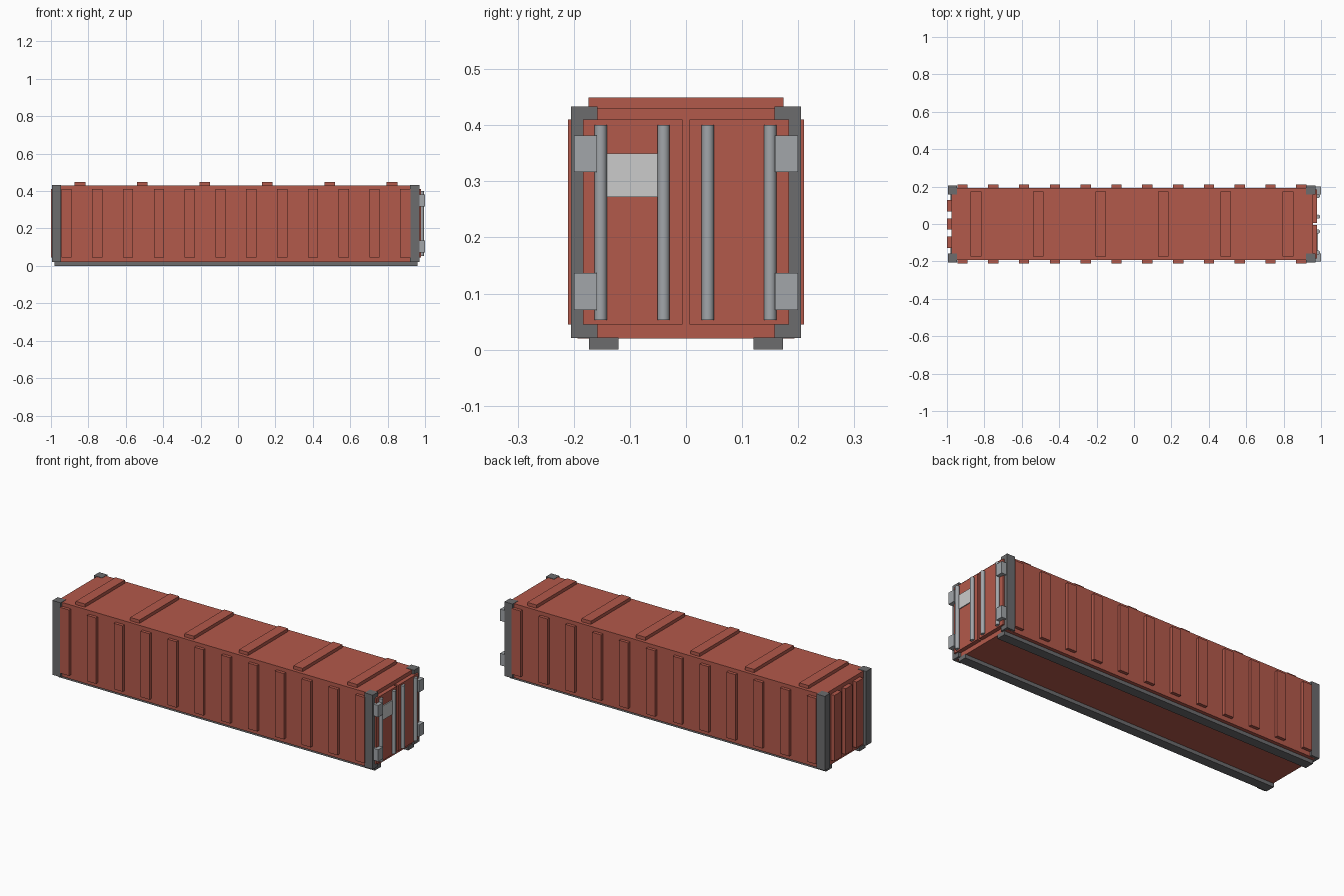
import bpy
import math

if "Cube" in bpy.data.objects:
    bpy.data.objects.remove(bpy.data.objects["Cube"])


def material(name, rgb):
    m = bpy.data.materials.new(name)
    m.diffuse_color = (*rgb, 1)
    m.use_nodes = True
    m.node_tree.nodes["Principled BSDF"].inputs["Base Color"].default_value = m.diffuse_color
    return m


RED = material("red_paint", (0.45, 0.10, 0.07))
DARK = material("dark_steel", (0.15, 0.15, 0.155))
STEEL = material("steel", (0.36, 0.38, 0.40))
PALE = material("pale_plate", (0.72, 0.73, 0.74))


def finish(name, mat):
    o = bpy.context.object
    o.name = name
    o.data.materials.append(mat)
    return o


def box(name, x, y, z, mat):
    """Box from (min, max) ranges along each axis."""
    bpy.ops.mesh.primitive_cube_add(size=1, location=[sum(r) / 2 for r in (x, y, z)])
    o = finish(name, mat)
    o.scale = [r[1] - r[0] for r in (x, y, z)]
    bpy.ops.object.transform_apply(location=False, rotation=False, scale=True)
    return o


def mirrored(name, x, y, z, mat):
    """Box plus its mirror image across y = 0."""
    box(name + "_front", x, (-y[1], -y[0]), z, mat)
    box(name + "_back", x, y, z, mat)


PANEL_Z = (0.045, 0.41)

# Main hull and underside rails
box("container_body", (-0.977, 0.957), (-0.193, 0.193), (0.02, 0.431), RED)
mirrored("base_rail", (-0.98, 0.96), (0.12, 0.173), (0, 0.022), DARK)

# Corner posts
mirrored("left_corner_post", (-0.995, -0.945), (0.158, 0.205), (0.021, 0.433), DARK)
mirrored("right_corner_post", (0.92, 0.97), (0.158, 0.205), (0.021, 0.433), DARK)

# Long side ribs
for i in range(12):
    cx = -0.917 + i * 0.1647
    mirrored(f"side_rib_{i + 1}", (cx - 0.0275, cx + 0.0275), (0.185, 0.21), PANEL_Z, RED)

# Roof ribs
for i in range(6):
    cx = -0.845 + i * 0.3337
    box(f"roof_rib_{i + 1}", (cx - 0.0285, cx + 0.0285), (-0.174, 0.174), (0.42, 0.449), RED)

# Closed end ribs
for i, cy in enumerate((-0.097, 0, 0.097)):
    box(f"end_rib_{i + 1}", (-1.0, -0.97), (cy - 0.03, cy + 0.03), PANEL_Z, RED)

# Double doors with hinges
mirrored("door", (0.95, 0.979), (0.006, 0.184), PANEL_Z, RED)
for level, z in (("lower", (0.071, 0.137)), ("upper", (0.317, 0.382))):
    mirrored(f"{level}_hinge", (0.962, 1.0), (0.159, 0.2), z, STEEL)

# Locking bars
for i, cy in enumerate((-0.152, -0.04, 0.039, 0.15)):
    bpy.ops.mesh.primitive_cylinder_add(vertices=20, radius=0.011, depth=0.348,
                                        location=(0.984, cy, 0.2265))
    finish(f"locking_bar_{i + 1}", STEEL)
    bpy.ops.object.shade_smooth_by_angle(angle=math.radians(35))

# Blank plate on the door
box("door_plate", (0.975, 0.984), (-0.143, -0.048), (0.272, 0.35), PALE)
